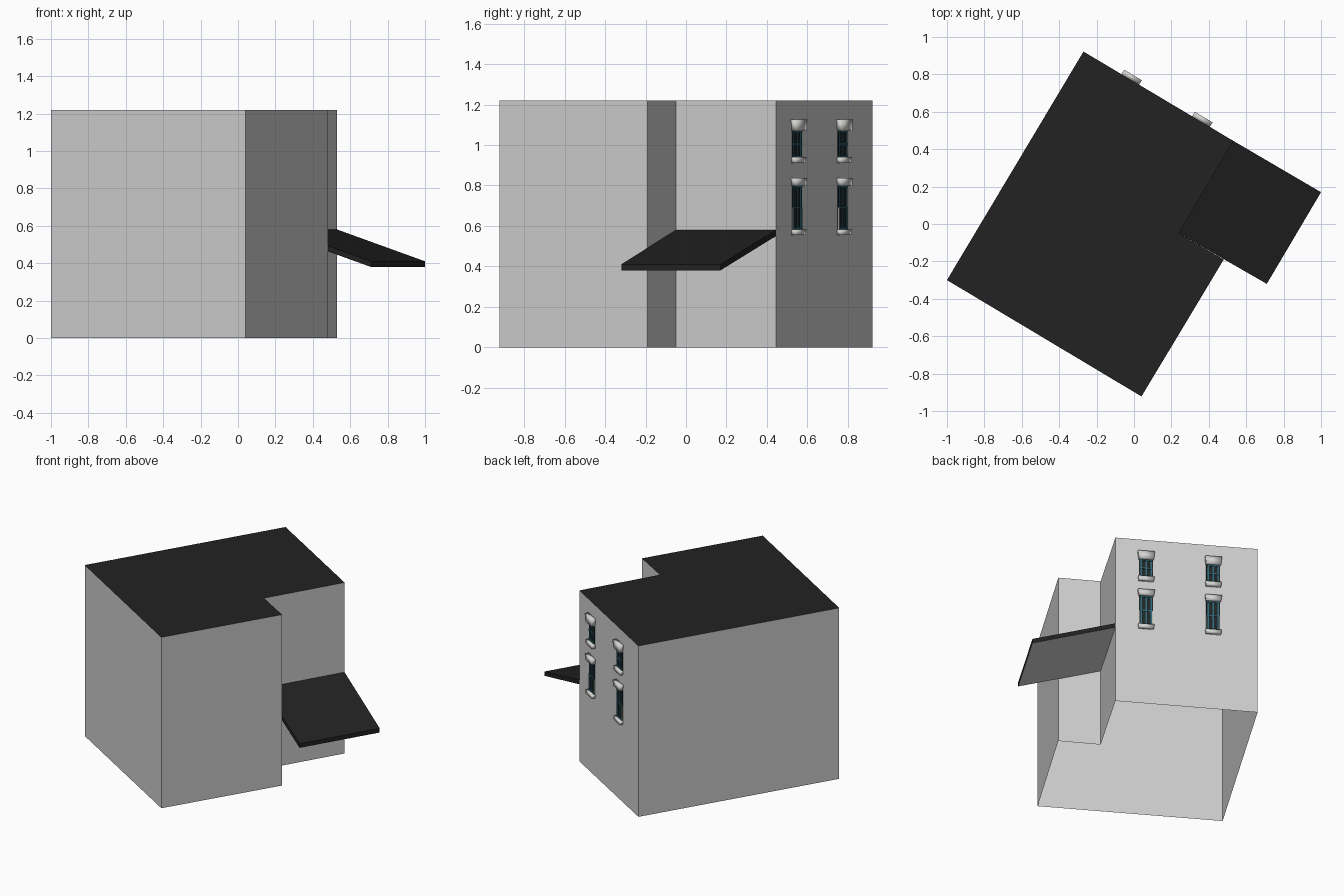
import bpy, bmesh
from mathutils import Matrix, Vector

cube = bpy.data.objects.get("Cube")
if cube:
    bpy.data.objects.remove(cube)


def material(name, rgb):
    m = bpy.data.materials.new(name)
    m.use_nodes = True
    m.diffuse_color = (*rgb, 1)
    m.node_tree.nodes["Principled BSDF"].inputs["Base Color"].default_value = (*rgb, 1)
    return m


WALL = material("pale grey wall", (0.62, 0.62, 0.62))
ROOF = material("charcoal roof", (0.016, 0.016, 0.016))
STONE = material("light stone", (0.66, 0.66, 0.65))
FRAME = material("teal frame", (0.03, 0.14, 0.19))
GLASS = material("dark glass", (0.014, 0.018, 0.02))
TRIM = material("cream trim", (0.55, 0.50, 0.42))


def add_object(name, bm, mats):
    mesh = bpy.data.meshes.new(name)
    bm.to_mesh(mesh)
    bm.free()
    for m in mats:
        mesh.materials.append(m)
    obj = bpy.data.objects.new(name, mesh)
    bpy.context.collection.objects.link(obj)
    return obj


def prism(points, drop):
    """Top face from points, straight sides going down by drop."""
    bm = bmesh.new()
    top = bm.faces.new([bm.verts.new(p) for p in points])
    low = bmesh.ops.extrude_face_region(bm, geom=[top], use_keep_orig=True)["geom"]
    for v in low:
        if isinstance(v, bmesh.types.BMVert):
            v.co.z -= drop
    bmesh.ops.recalc_face_normals(bm, faces=bm.faces)
    return bm


# L-shaped building shell, open underneath
HEIGHT = 1.22
A, B, C = (-1.0, -0.30), (0.04, -0.922), (0.48, -0.19)
D, E, F = (0.24, -0.05), (0.53, 0.445), (-0.27, 0.922)
bm = prism([(*p, HEIGHT) for p in (A, B, C, D, E, F)], HEIGHT)
for f in bm.faces:
    f.material_index = 1 if f.normal.z > 0.5 else 0
bmesh.ops.delete(bm, geom=[f for f in bm.faces if f.normal.z < -0.5], context="FACES_ONLY")
add_object("building_shell", bm, [WALL, ROOF])

# Sloping porch canopy in the notch
G, H = (1.0, 0.17), (0.71, -0.32)
bm = prism([(*D, 0.58), (*H, 0.41), (*G, 0.41), (*E, 0.58)], 0.03)
for f in bm.faces:
    f.material_index = 0 if f.normal.z < -0.5 else 1
add_object("porch_canopy", bm, [WALL, ROOF])

# Frame of the windowed wall: x along the wall, y outward, z up
along = (Vector(E) - Vector(F)).normalized()
wall_frame = Matrix(((along.x, -along.y, 0, E[0]),
                     (along.y, along.x, 0, E[1]),
                     (0, 0, 1, 0), (0, 0, 0, 1)))


def block(name, x, z0, z1, width, depth, mat, taper=1.0, smooth=False):
    """Block on the wall; taper narrows its lower edge."""
    bm = bmesh.new()
    bmesh.ops.create_cube(bm, size=1)
    for v in bm.verts:
        w = width * (taper if v.co.z < 0 else 1)
        v.co = Vector((x + v.co.x * w, (v.co.y + 0.5) * depth,
                       z0 + (v.co.z + 0.5) * (z1 - z0)))
    if smooth:
        for f in bm.faces:
            f.smooth = True
    bm.transform(wall_frame)
    add_object(name, bm, [mat])


def window(name, x, sill, bottom, top, lintel, cream):
    half, bar = 0.045, 0.009
    block(name + "_glass", x, bottom, top, 2 * half, 0.003, GLASS)
    for i, dx in enumerate((-half + bar * 1.4, 0, half - bar * 1.4)):
        block(f"{name}_upright_{i}", x + dx, bottom, top, bar, 0.007, FRAME)
    middle = (bottom + top) / 2
    for i, z in enumerate((bottom + bar / 2, middle, top - bar / 2)):
        block(f"{name}_crossbar_{i}", x, z - bar / 2, z + bar / 2, 2 * half - bar, 0.008, FRAME)
    if cream:
        for side in (-1, 1):
            block(f"{name}_trim_{side}", x + side * (half - 0.003), bottom, middle, 0.005, 0.006, TRIM)
    block(name + "_lintel", x, top, lintel, 0.11, 0.028, STONE, 0.88, True)
    block(name + "_sill", x, sill, bottom, 0.104, 0.024, STONE, 0.95, True)


# Two columns of windows, short above tall
for side, x in (("left", -0.20), ("right", -0.64)):
    window(f"upper_{side}_window", x, 0.91, 0.94, 1.07, 1.125, False)
    window(f"lower_{side}_window", x, 0.555, 0.582, 0.798, 0.838, True)
